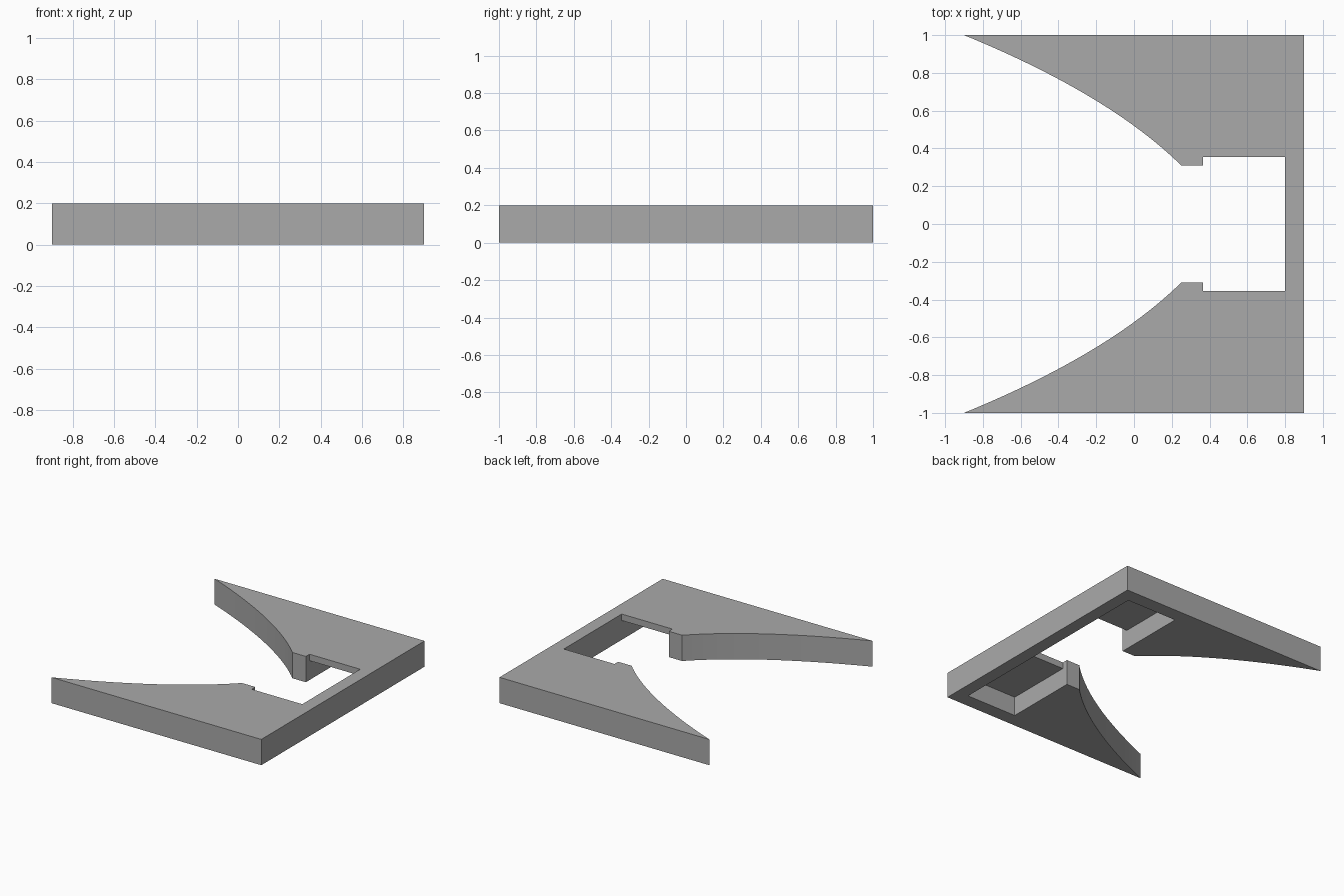
import bpy
import bmesh
from mathutils import Vector, geometry

cube = bpy.data.objects.get("Cube")
if cube:
    bpy.data.objects.remove(cube, do_unlink=True)

HEIGHT, ROOF = 0.2, 0.15          # total height, underside of the thin roof
BAY_FRONT, BAY_BACK = 0.365, 0.8  # bay extent along x
BAY_HALF, POCKET_HALF = 0.355, 0.89
THROAT_HALF = 0.31


def prism(name, outline, offset):
    """Extrude a closed outline along an offset."""
    bm = bmesh.new()
    face = bm.faces.new([bm.verts.new(p) for p in outline])
    ext = bmesh.ops.extrude_face_region(bm, geom=[face])
    verts = [g for g in ext["geom"] if isinstance(g, bmesh.types.BMVert)]
    bmesh.ops.translate(bm, verts=verts, vec=offset)
    bmesh.ops.recalc_face_normals(bm, faces=bm.faces)
    mesh = bpy.data.meshes.new(name)
    bm.to_mesh(mesh)
    bm.free()
    obj = bpy.data.objects.new(name, mesh)
    bpy.context.collection.objects.link(obj)
    return obj


def mirrored(half):
    """Close a half outline by mirroring it across y."""
    return half + [(x, -y, z) for x, y, z in reversed(half)]


# Plate outline: square back, curved mouth narrowing to a throat
tip, control, lip = Vector((-0.9, 1, 0)), Vector((-0.133, 0.686, 0)), Vector((0.25, THROAT_HALF, 0))
curve = geometry.interpolate_bezier(tip, tip.lerp(control, 2 / 3), lip.lerp(control, 2 / 3), lip, 25)
half = [(0.9, 1, 0)] + [tuple(p) for p in curve] + [(0.6, THROAT_HALF, 0)]
plate = prism("plate", mirrored(half), (0, 0, HEIGHT))

# Stepped cutter: open bay through the roof, wider pockets below it
step = [(BAY_FRONT, POCKET_HALF, -0.1), (BAY_FRONT, POCKET_HALF, ROOF),
        (BAY_FRONT, BAY_HALF, ROOF), (BAY_FRONT, BAY_HALF, 0.3)]
cutter = prism("bay_cutter", mirrored(step), (BAY_BACK - BAY_FRONT, 0, 0))
cutter.hide_render = True

cut = plate.modifiers.new("bay", "BOOLEAN")
cut.operation = "DIFFERENCE"
cut.solver = "EXACT"
cut.object = cutter

# Bake the cut and drop the cutter
bpy.ops.object.select_all(action="DESELECT")
bpy.context.view_layer.objects.active = plate
plate.select_set(True)
bpy.ops.object.modifier_apply(modifier=cut.name)
bpy.data.objects.remove(cutter, do_unlink=True)

# Single grey finish
grey = bpy.data.materials.new("grey")
grey.use_nodes = True
colour = (0.4, 0.4, 0.4, 1)
grey.diffuse_color = colour
grey.node_tree.nodes["Principled BSDF"].inputs["Base Color"].default_value = colour
plate.data.materials.clear()
plate.data.materials.append(grey)
bpy.ops.object.shade_smooth_by_angle()
